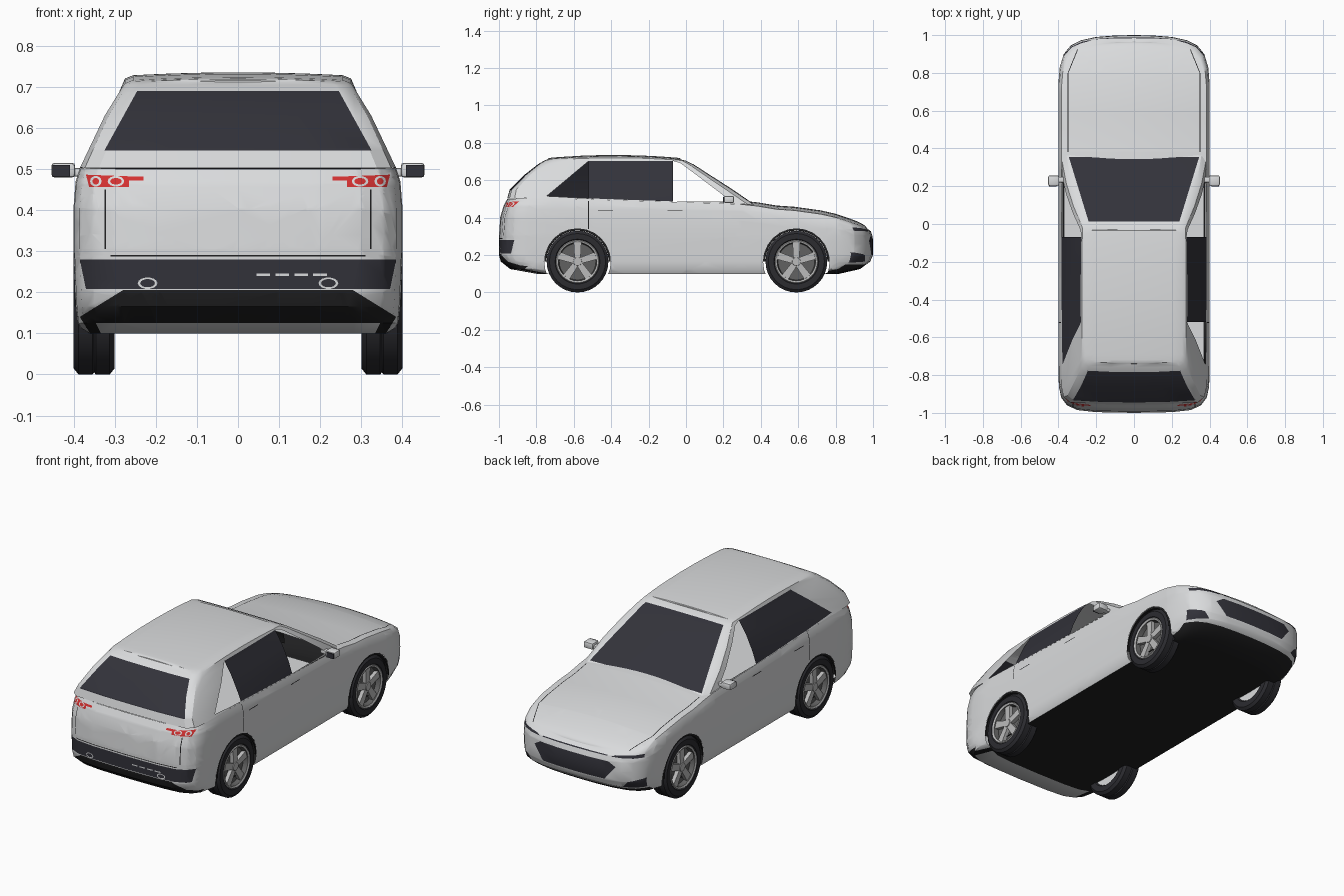
import bpy, bmesh, math
from mathutils import Vector

if "Cube" in bpy.data.objects:
    bpy.data.objects.remove(bpy.data.objects["Cube"])

COLOURS = [("body_grey", (.70, .71, .72)), ("dark_glass", (.032, .032, .042)),
           ("black_trim", (.014, .014, .015)), ("lamp_red", (.65, .03, .03)),
           ("tyre_black", (.025, .025, .03)), ("spoke_silver", (.5, .5, .5)),
           ("rim_grey", (.12, .12, .12))]
MATS = []
for name, c in COLOURS:
    m = bpy.data.materials.new(name)
    m.diffuse_color = (*c, 1)
    m.use_nodes = True
    m.node_tree.nodes["Principled BSDF"].inputs["Base Color"].default_value = m.diffuse_color
    MATS.append(m)
BODY, GLASS, BLACK, RED, TYRE, SILVER, RIM = range(7)


def finish(name, bm, mat=None, angle=35):
    if mat is not None:
        for f in bm.faces:
            f.material_index = mat
    me = bpy.data.meshes.new(name)
    bm.to_mesh(me)
    bm.free()
    for m in MATS:
        me.materials.append(m)
    ob = bpy.data.objects.new(name, me)
    bpy.context.collection.objects.link(ob)
    bpy.ops.object.select_all(action='DESELECT')
    ob.select_set(True)
    bpy.context.view_layer.objects.active = ob
    bpy.ops.object.shade_smooth_by_angle(angle=math.radians(angle))
    return ob


def lerp(table, t):
    for (a, va), (b, vb) in zip(table, table[1:]):
        if t <= b:
            return va + (vb - va) * max(0, (t - a) / (b - a))
    return table[-1][1]


def loft(bm, halves):
    """Skin between symmetric rings given as right-hand halves."""
    rings = []
    for h in halves:
        pts = h + [(-x, y, z) for x, y, z in h[-2:0:-1]]
        rings.append([bm.verts.new(p) for p in pts])
    n = len(rings[0])
    for a, b in zip(rings, rings[1:]):
        for i in range(n):
            j = (i + 1) % n
            bm.faces.new((a[i], a[j], b[j], b[i]))


def cap(bm, half, crown, mat=BODY, n=6):
    """Close a ring with crosswise rows, slightly crowned."""
    wmax = max(p[0] for p in half) or 1
    rows = [[bm.verts.new((x * k / n, y, z + crown * (1 - (k / n) ** 2) * x / wmax))
             for k in range(-n, n + 1)] for x, y, z in half]
    for a, b in zip(rows, rows[1:]):
        for i in range(2 * n):
            bm.faces.new((a[i], a[i + 1], b[i + 1], b[i])).material_index = mat


def tidy(bm):
    bmesh.ops.remove_doubles(bm, verts=bm.verts, dist=1e-4)
    bmesh.ops.dissolve_degenerate(bm, edges=bm.edges, dist=1e-5)
    bmesh.ops.recalc_face_normals(bm, faces=bm.faces)


def cut(bm, poly, axes, cond, mat):
    """Cut a convex outline into the skin; paint it, or open it if mat is None."""
    i, j = axes
    mid = [sum(p[k] for p in poly) / len(poly) for k in (0, 1)]
    bm.normal_update()
    faces = [f for f in bm.faces if cond(f.normal, f.calc_center_median())]
    for a, b in zip(poly, poly[1:] + poly[:1]):
        no, co = Vector(), Vector()
        no[i], no[j] = b[1] - a[1], a[0] - b[0]
        co[i], co[j] = a
        if (mid[0] - a[0]) * no[i] + (mid[1] - a[1]) * no[j] > 0:
            no = -no
        if not faces:
            return
        geom = set(faces)
        for f in faces:
            geom.update(f.edges)
            geom.update(f.verts)
        r = bmesh.ops.bisect_plane(bm, geom=list(geom), dist=1e-5, plane_co=co, plane_no=no.normalized())
        faces = [f for f in r['geom'] if isinstance(f, bmesh.types.BMFace)
                 and (f.calc_center_median() - co).dot(no) < 0]
    if mat is None:
        bmesh.ops.delete(bm, geom=faces, context='FACES')
    else:
        for f in faces:
            f.material_index = mat


def rect(x0, x1, z0, z1):
    return [(x0, z0), (x1, z0), (x1, z1), (x0, z1)]


def oval(x, z, rx, rz, n=14):
    return [(x + rx * math.cos(2 * math.pi * k / n), z + rz * math.sin(2 * math.pi * k / n)) for k in range(n)]


XY, XZ, YZ = (0, 1), (0, 2), (1, 2)
rear = lambda n, c: n.y < -.2 and c.y < -.6
nose = lambda n, c: n.y > .2 and c.y > .6
upper = lambda n, c: n.z > .5
side = lambda s: (lambda n, c: n.x * s > .3 and n.z > -.9)
WHEELS = (-.58, .59)

# Lower body: plan outline lofted upward, following the belt and hood line
plan = [(0, -1), (.2, -.996), (.3, -.985), (.355, -.96), (.385, -.92), (.398, -.86), (.4, -.75)]
plan += [(.4, y / 100) for y in range(-60, 70, 10)]
plan += [(.4, .75), (.393, .83), (.372, .9), (.335, .945), (.28, .973), (.2, .99), (.1, .998), (0, 1)]
BELT = [(-1, .5), (-.75, .505), (.25, .475), (.36, .468), (.5, .445), (.65, .435), (.8, .41), (.93, .37), (1, .345)]
levels = [(.10, None, .94, .80, .82), (.125, None, .975, .94, .93), (.165, None, .985, .99, .985),
          (.2, 0, .99, 1, 1), (0, .35, 1, 1, 1), (0, .68, 1.0, .993, .998), (0, .88, .988, .975, .988), (0, 1, .96, .956, .965)]
halves = []
for z, t, sx, sr, sf in levels:
    halves.append([(x * sx, y * (sr if y < 0 else sf),
                    z if t is None else .2 + t * (lerp(BELT, y) - .2)) for x, y in plan])
bm = bmesh.new()
loft(bm, halves)
cap(bm, halves[0], 0, BLACK)
cap(bm, [p for p in halves[-1] if p[1] > .28], .02)
tidy(bm)
for s in (1, -1):
    for wy in WHEELS:
        cut(bm, oval(wy, .165, .178, .178, 24), YZ, side(s), None)
    # door seams and handles
    cut(bm, rect(-.523, -.519, .34, .49), YZ, side(s), BLACK)
    for y in (-.47, -.1):
        cut(bm, rect(y, y + .08, .437, .441), YZ, side(s), BLACK)
    # hood seam
    for poly in ([(.347, .38), (.351, .38), (.351, .8), (.347, .8)], [(.347, .8), (.351, .8), (.30, .925), (.297, .922)]):
        cut(bm, [(s * x, y) for x, y in poly], XY, upper, BLACK)
    # tailgate seam
    cut(bm, rect(s * .321, s * .325, .305, .45), XZ, rear, BLACK)
    # headlight slit and lower corner intake
    cut(bm, [(s * .22, .325), (s * .37, .33), (s * .37, .348), (s * .24, .335)], XZ, nose, GLASS)
    cut(bm, [(s * .28, .165), (s * .37, .16), (s * .375, .215), (s * .31, .2)], XZ, nose, GLASS)
cut(bm, rect(-.31, .31, .287, .291), XZ, rear, BLACK)
cut(bm, [(-.385, .28), (.385, .28), (.37, .208), (-.37, .208)], XZ, rear, GLASS)
cut(bm, [(-.385, .14), (-.28, .205), (.28, .205), (.385, .14), (.36, .1), (-.36, .1)], XZ,
    lambda n, c: c.y < -.7 and n.z > -.98 and n.y < -.05, BLACK)
cut(bm, rect(-.37, .37, .09, .15), XZ, lambda n, c: c.y > .72 and n.z > -.98 and n.y > .05, BLACK)
# grille with thin line above
cut(bm, [(-.25, .275), (-.21, .3), (.21, .3), (.25, .275), (.19, .2), (-.19, .2)], XZ, nose, GLASS)
cut(bm, rect(-.2, .2, .326, .331), XZ, nose, GLASS)
# tail lamps with pale rings, and bumper details
for s in (1, -1):
    cut(bm, [(s * .265, .456), (s * .362, .456), (s * .37, .486), (s * .265, .482)], XZ, rear, RED)
    cut(bm, rect(s * .23, s * .265, .472, .482), XZ, rear, RED)
    for x, r in ((.297, .02), (.346, .014)):
        cut(bm, oval(s * x, .47, r, .013), XZ, rear, BODY)
        cut(bm, oval(s * x, .47, r - .006, .008), XZ, rear, RED)
    cut(bm, oval(s * .22, .222, .024, .014), XZ, rear, BODY)
    cut(bm, oval(s * .22, .222, .018, .01), XZ, rear, GLASS)
for k in range(4):
    cut(bm, rect(.045 + k * .046, .078 + k * .046, .24, .246), XZ, rear, BODY)
finish("lower_body", bm)

# Cabin: rings tapering to a crowned roof, with windows cut in
cabin = [(0, -1), (.45, -.997), (.88, -.982), (.97, -.94), (1, -.86), (1, -.5), (1, -.2), (1, .1), (1, .4),
         (1, .7), (.99, .94), (.93, .99), (.5, 1), (0, 1)]
halves = []
for z, w, yr, yf in [(0, .384, -.956, .37), (.55, .362, -.943, .25), (.63, .324, -.862, .125),
                     (.685, .29, -.792, .04), (.704, .275, -.76, .0), (.712, .255, -.74, -.03)]:
    ring = []
    for u, v in cabin:
        y = yr + (v + 1) / 2 * (yf - yr)
        zz = z if z else lerp(BELT, y) + .001
        if z > .7:
            zz += .016 * (1 - v * v)
        ring.append((u * w, y, zz))
    halves.append(ring)
bm = bmesh.new()
loft(bm, halves)
cap(bm, halves[-1], .007)
tidy(bm)
for s in (1, -1):
    cut(bm, [(-.07, .487), (-.07, .703), (-.03, .692), (.06, .625), (.245, .485)], YZ, side(s), None)
    cut(bm, [(-.52, .503), (-.52, .703), (-.07, .703), (-.07, .487)], YZ, side(s), GLASS)
    cut(bm, [(-.745, .515), (-.52, .703), (-.52, .503)], YZ, side(s), None if s > 0 else GLASS)
cut(bm, [(-.345, .355), (.345, .355), (.24, .012), (-.24, .012)], XY, lambda n, c: n.y > .25, GLASS)
cut(bm, [(-.325, .545), (.325, .545), (.245, .69), (-.245, .69)], XZ, lambda n, c: n.y < -.2, GLASS)
finish("cabin", bm, angle=30)


def box(name, centre, size, mat, bevel=0):
    bm = bmesh.new()
    bmesh.ops.create_cube(bm, size=1)
    for v in bm.verts:
        v.co = Vector(centre) + Vector([v.co[k] * size[k] for k in range(3)])
    if bevel:
        bmesh.ops.bevel(bm, geom=bm.edges[:], offset=bevel, segments=2, affect='EDGES', profile=.5)
    return finish(name, bm, mat)


def lathe(name, profile, mat, centre, s, n=32, arc=1.0, start=0.0):
    """Turn an (x, radius) profile around the axle."""
    bm = bmesh.new()
    rows = []
    for k in range(n + 1):
        a = start + 2 * math.pi * arc * k / n
        rows.append([bm.verts.new((centre[0] + s * x, centre[1] + r * math.cos(a), centre[2] + r * math.sin(a)))
                     for x, r in profile])
    for a, b in zip(rows, rows[1:]):
        for i in range(len(profile) - 1):
            bm.faces.new((a[i], a[i + 1], b[i + 1], b[i]))
    tidy(bm)
    return finish(name, bm, mat)


# Cabin floor
box("cabin_floor", (0, -.3, .36), (.74, 1.2, .01), BODY)

for s, tag in ((1, "right"), (-1, "left")):
    # Door mirrors
    box("mirror_" + tag, (s * .425, .23, .497), (.058, .055, .036), BODY, .008)
    box("mirror_arm_" + tag, (s * .385, .235, .492), (.06, .03, .02), BODY, .004)
    box("mirror_glass_" + tag, (s * .43, .201, .496), (.042, .006, .028), GLASS)
    for wy, end in zip(WHEELS, ("rear", "front")):
        c = (s * .35, wy, .165)
        part = "_%s_%s" % (end, tag)
        # Arch liner
        lathe("arch_liner" + part, [(-.1, .178), (.046, .178), (.048, .166)], BLACK, c, s, 20, .5)
        # Tyre, rim and inner disc
        lathe("tyre" + part, [(-.04, .11), (-.05, .118), (-.05, .15), (-.038, .165), (-.004, .165), (0, .16),
                              (.004, .165), (.038, .165), (.05, .15), (.05, .12), (.042, .112)], TYRE, c, s)
        lathe("rim" + part, [(.044, .116), (.046, .104), (.02, .098), (.018, 0)], RIM, c, s)
        lathe("rim_lip" + part, [(.044, .117), (.05, .112), (.046, .103)], SILVER, c, s)
        lathe("inner_disc" + part, [(-.042, .112), (-.036, 0)], BODY, c, s)
        # Five spokes and hub
        bm = bmesh.new()
        for k in range(5):
            a = math.pi / 2 + k * math.tau / 5
            d, t = Vector((0, math.cos(a), math.sin(a))), Vector((0, -math.sin(a), math.cos(a)))
            loops = [[bm.verts.new(Vector(c) + d * r + t * h + Vector((s * x, 0, 0)))
                      for r, h in ((.0, -.015), (.106, -.021), (.106, .021), (.0, .015))] for x in (.018, .04)]
            bm.faces.new(loops[1])
            for i in range(4):
                j = (i + 1) % 4
                bm.faces.new((loops[0][i], loops[0][j], loops[1][j], loops[1][i]))
        bmesh.ops.recalc_face_normals(bm, faces=bm.faces)
        finish("spokes" + part, bm, SILVER)
        lathe("hub" + part, [(.03, .026), (.044, .022), (.044, 0)], SILVER, c, s, 16)
